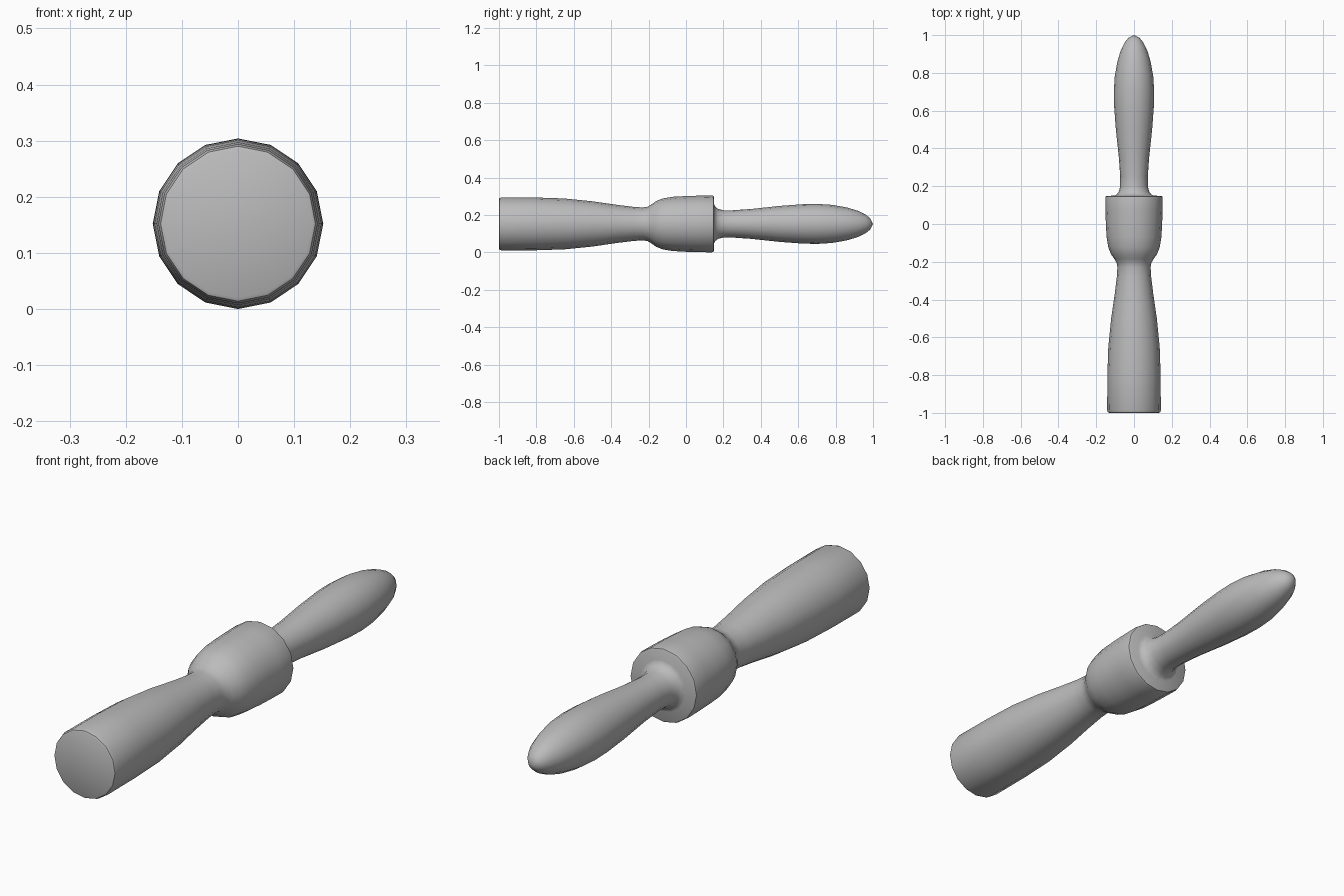
import bpy, bmesh
from math import sin, cos, tau, radians

cube = bpy.data.objects.get("Cube")
if cube:
    bpy.data.objects.remove(cube, do_unlink=True)

SIDES = 16
AXIS_Z = 0.152

# Outline of the turned shape: (position along y, radius)
handle = [(-1, 0.132), (-0.997, 0.138), (-0.985, 0.142), (-0.8, 0.141),
          (-0.65, 0.136), (-0.5, 0.121), (-0.37, 0.102), (-0.28, 0.091),
          (-0.23, 0.088), (-0.205, 0.092)]
collar = [(-0.185, 0.104), (-0.16, 0.122), (-0.125, 0.136), (-0.07, 0.145),
          (0, 0.149), (0.07, 0.151), (0.138, 0.152), (0.146, 0.15), (0.149, 0.144)]
grip = [(0.15, 0.105), (0.157, 0.091), (0.172, 0.08), (0.2, 0.073), (0.25, 0.073),
        (0.35, 0.08), (0.5, 0.096), (0.62, 0.105), (0.7, 0.107), (0.78, 0.102),
        (0.86, 0.088), (0.92, 0.07), (0.96, 0.05), (0.985, 0.03)]
TIP = 1.0


def material(name, value):
    mat = bpy.data.materials.new(name)
    mat.use_nodes = True
    colour = (value, value, value, 1)
    mat.diffuse_color = colour
    mat.node_tree.nodes["Principled BSDF"].inputs["Base Color"].default_value = colour
    return mat


def lathe(name, profile, tip, mat):
    bm = bmesh.new()
    rings = [[bm.verts.new((r * cos(tau * i / SIDES), y, AXIS_Z + r * sin(tau * i / SIDES)))
              for i in range(SIDES)] for y, r in profile]
    # Walls between neighbouring rings
    for a, b in zip(rings, rings[1:]):
        for i in range(SIDES):
            j = (i + 1) % SIDES
            bm.faces.new((a[i], a[j], b[j], b[i]))
    # Flat butt and pointed tip
    bm.faces.new(rings[0])
    end = bm.verts.new((0, tip, AXIS_Z))
    for i in range(SIDES):
        bm.faces.new((rings[-1][i], rings[-1][(i + 1) % SIDES], end))
    bmesh.ops.recalc_face_normals(bm, faces=bm.faces)
    mesh = bpy.data.meshes.new(name)
    bm.to_mesh(mesh)
    bm.free()
    mesh.materials.append(mat)
    obj = bpy.data.objects.new(name, mesh)
    bpy.context.collection.objects.link(obj)
    return obj


tool = lathe("turned_handle", handle + collar + grip, TIP, material("plain grey", 0.5))

# Smooth shading with the crisp rims kept sharp
bpy.ops.object.select_all(action='DESELECT')
tool.select_set(True)
bpy.context.view_layer.objects.active = tool
bpy.ops.object.shade_smooth_by_angle(angle=radians(40))
